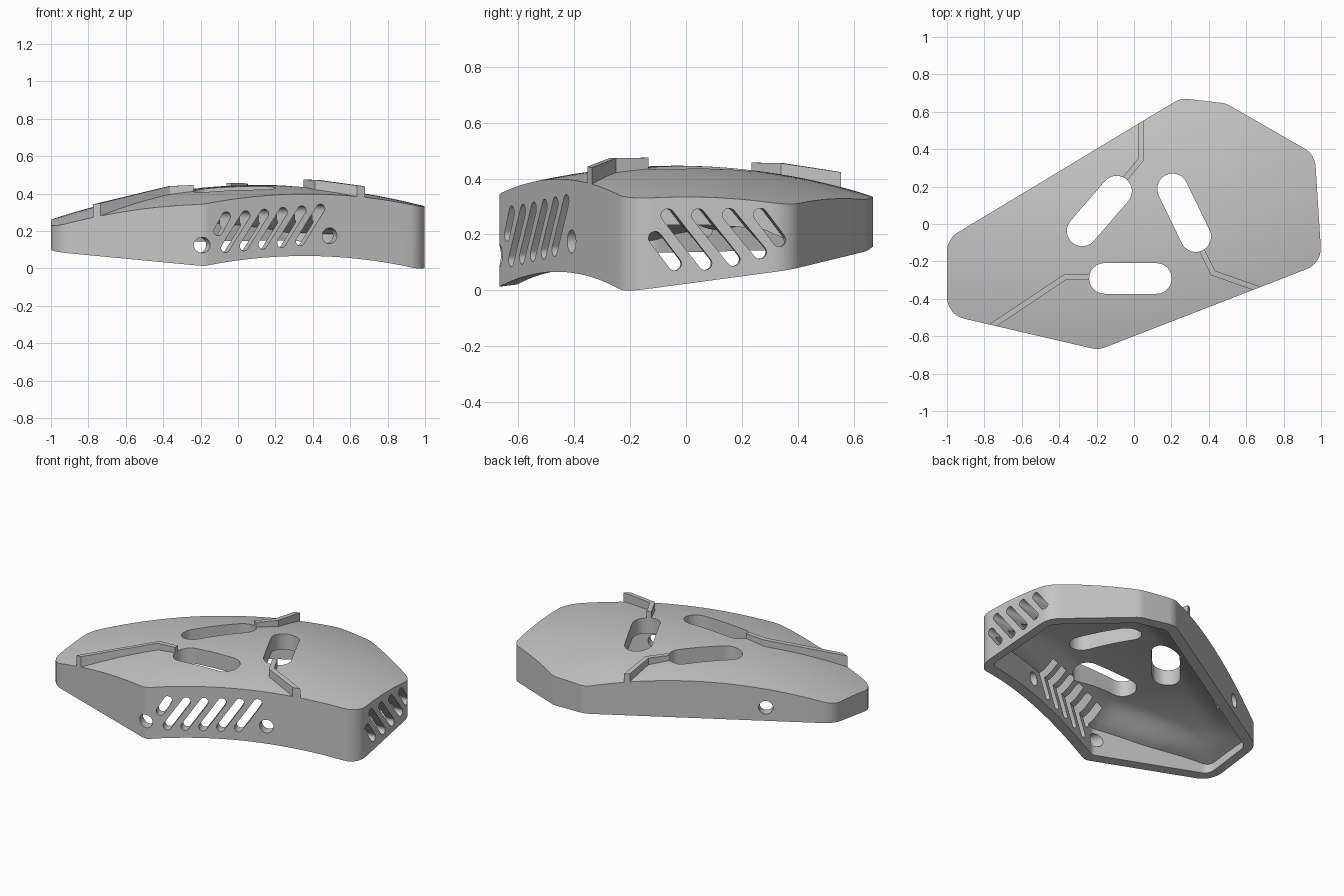
import bpy, bmesh, math
from mathutils import Vector, Matrix

if "Cube" in bpy.data.objects:
    bpy.data.objects.remove(bpy.data.objects["Cube"])

grey = bpy.data.materials.new("plain grey")
grey.use_nodes = True
grey.diffuse_color = (0.56, 0.56, 0.56, 1)
grey.node_tree.nodes["Principled BSDF"].inputs["Base Color"].default_value = (0.56, 0.56, 0.56, 1)

# Plan corners, counter-clockwise
CORNERS = [Vector(p) for p in [(-1, -.485), (-.19, -.673), (1.004, -.21), (.967, .372),
                               (.49, .645), (.25, .673), (-1, -.08)]]
FRONT_A, FRONT_B, SIDE_B = CORNERS[1:4]
BACK_A, BACK_B = CORNERS[6], CORNERS[5]


def edge_distance(a, b, x, y):
    along = (b - a).normalized()
    return along.x * (y - a.y) - along.y * (x - a.x)


def smooth(t):
    t = min(max(t, 0), 1)
    return t * t * (3 - 2 * t)


def top(x, y):
    return .446 - .147 * (x - .12) ** 2 - .22 * (y + .035) ** 2


def bottom(x, y):
    # Sloping plane, arched along the front wall
    t = min(max((x + .18) / 1.15, 0), 1)
    fade = min(max((.3 - edge_distance(FRONT_A, FRONT_B, x, y)) / .2, 0), 1)
    return max(.065 * (1 - x) + .13 * (y + .2) - .003 + .248 * t * (1 - t) * fade, 0)


def ceiling(x, y):
    # Follows the roof, curving down near the walls
    d = min(edge_distance(a, b, x, y) for a, b in zip(CORNERS, CORNERS[1:] + CORNERS[:1]))
    return top(x, y) - .1 - .06 * smooth((x + 1) / .55) * (1 - smooth((d - .06) / .2))


def inset(pts, dist):
    result = []
    for i, p in enumerate(pts):
        a = (p - pts[i - 1]).normalized()
        b = (pts[(i + 1) % len(pts)] - p).normalized()
        na, nb = Vector((-a.y, a.x)), Vector((-b.y, b.x))
        result.append(p + (na + nb) * dist / (1 + na.dot(nb)))
    return result


def rounded(pts, radius, steps=8, spacing=.06):
    """Round every corner, then split the straight runs."""
    line = []
    for i, p in enumerate(pts):
        a = (p - pts[i - 1]).normalized()
        b = (pts[(i + 1) % len(pts)] - p).normalized()
        turn = a.angle(b)
        start = p - a * radius * math.tan(turn / 2)
        normal = Vector((-a.y, a.x))
        for k in range(steps + 1):
            f = turn * k / steps
            line.append(start + a * radius * math.sin(f) + normal * radius * (1 - math.cos(f)))
    result = []
    for i, p in enumerate(line):
        q = line[(i + 1) % len(line)]
        n = max(1, round((q - p).length / spacing))
        result += [p.lerp(q, k / n) for k in range(n)]
    return result


def finish(name, bm):
    bmesh.ops.recalc_face_normals(bm, faces=bm.faces)
    mesh = bpy.data.meshes.new(name)
    bm.to_mesh(mesh)
    bm.free()
    mesh.materials.append(grey)
    obj = bpy.data.objects.new(name, mesh)
    bpy.context.collection.objects.link(obj)
    return obj


def slab(name, outline, ztop, zbottom, rings=16):
    """Solid between two height functions inside a convex outline."""
    bm = bmesh.new()
    n = len(outline)
    loops = []
    for height, sizes in ((zbottom, range(1, rings + 1)), (ztop, range(rings, 0, -1))):
        for s in sizes:
            loops.append([bm.verts.new((*(p * s / rings), height(*(p * s / rings)))) for p in outline])
    for lower, upper in zip(loops, loops[1:]):
        for i in range(n):
            j = (i + 1) % n
            bm.faces.new((lower[i], lower[j], upper[j], upper[i]))
    for loop, height in ((loops[0], zbottom), (loops[-1], ztop)):
        centre = bm.verts.new((0, 0, height(0, 0)))
        for i in range(n):
            bm.faces.new((centre, loop[i], loop[(i + 1) % n]))
    return finish(name, bm)


def add_slot(bm, a, b, r, frame, near, far, steps=12):
    """Round-ended prism from a to b in the frame's plane."""
    a, b = Vector(a), Vector(b)
    angle = math.atan2(b.y - a.y, b.x - a.x)
    ring = []
    for centre, start in ((b, angle - math.pi / 2), (a, angle + math.pi / 2)):
        for k in range(steps + (a != b)):
            f = start + math.pi * k / steps
            ring.append(centre + Vector((math.cos(f), math.sin(f))) * r)
    ends = [[bm.verts.new(frame @ Vector((*p, w))) for p in ring] for w in (near, far)]
    bm.faces.new(ends[0])
    bm.faces.new(ends[1])
    for i in range(len(ring)):
        j = (i + 1) % len(ring)
        bm.faces.new((ends[0][i], ends[0][j], ends[1][j], ends[1][i]))


def wall_frame(p, q):
    """Frame on a wall: u along it, v up, w outward."""
    u = (q - p).normalized()
    return Matrix(((u.x, 0, u.y, p.x), (u.y, 0, -u.x, p.y), (0, 1, 0, 0), (0, 0, 0, 1)))


def boolean(obj, cutter, operation):
    mod = obj.modifiers.new("cut", 'BOOLEAN')
    mod.operation, mod.object, mod.solver = operation, cutter, 'EXACT'
    bpy.context.view_layer.objects.active = obj
    bpy.ops.object.modifier_apply(modifier=mod.name)


# Hollow shell
outline = rounded(CORNERS, .12)
shell = slab("shell", outline, top, bottom)
cavity = slab("cavity", rounded(inset(CORNERS, .06), .06), ceiling, lambda x, y: -.2, 24)
boolean(shell, cavity, 'DIFFERENCE')

# Three large slots through the roof
bm = bmesh.new()
for a, b in (((-.277, -.037), (-.093, .176)), ((.206, .188), (.33, -.068)), ((-.158, -.291), (.12, -.291))):
    add_slot(bm, a, b, .082, Matrix(), .1, .7)
roof_cutter = finish("roof_cutter", bm)

# Slanted vents and round ports in the side walls
bm = bmesh.new()
front = wall_frame(FRONT_A, FRONT_B)
stretch = (FRONT_B - FRONT_A).length / (FRONT_B.x - FRONT_A.x)


def front_point(x, z):
    return ((x - FRONT_A.x) * stretch, z)


for i in range(5):
    x, z = -.067 + .1 * i, .11 + .009 * i
    add_slot(bm, front_point(x, z), front_point(x + .108, z + .173), .025, front, -.17, .1)
add_slot(bm, front_point(-.105, .2), front_point(-.063, .278), .025, front, -.17, .1)
for x, z in ((-.188, .125), (.49, .175)):
    add_slot(bm, front_point(x, z), front_point(x, z), .042, front, -.12, .1)

side = wall_frame(FRONT_B, SIDE_B)
for y0, z0, y1, z1 in ((-.11, .187, -.04, .095), (-.065, .268, .069, .097), (.045, .268, .17, .111),
                       (.155, .27, .265, .137), (.267, .27, .335, .18)):
    add_slot(bm, (y0 - FRONT_B.y, z0), (y1 - FRONT_B.y, z1), .024, side, -.15, .1)

back = wall_frame(BACK_B, BACK_A)
port = ((BACK_B - BACK_A).length - .4, .233)
add_slot(bm, port, port, .042, back, -.12, .1)
vent_cutter = finish("vent_cutter", bm)
for cutter in (roof_cutter, vent_cutter):
    boolean(shell, cutter, 'DIFFERENCE')

# Raised lips running from each roof slot to the edge
trim = slab("trim", outline, lambda x, y: .8, lambda x, y: -.1, 1)


def lip(name, path, width=.03):
    pts = [Vector(p[:2]) for p in path]
    bm = bmesh.new()
    sections = []
    for i, (p, q) in enumerate(zip(pts, path)):
        dirs = [(pts[k + 1] - pts[k]).normalized() for k in (i - 1, i) if 0 <= k < len(pts) - 1]
        normals = [Vector((-d.y, d.x)) for d in dirs]
        off = normals[0]
        if len(normals) == 2:
            off = (normals[0] + normals[1]) / (1 + normals[0].dot(normals[1]))
        off = off * width / 2
        low = top(*p) - .03
        sections.append([bm.verts.new((*(p + off * s), z)) for s, z in
                         ((1, low), (-1, low), (-1, q[2]), (1, q[2]))])
    for a, b in zip(sections, sections[1:]):
        for i in range(4):
            j = (i + 1) % 4
            bm.faces.new((a[i], a[j], b[j], b[i]))
    bm.faces.new(sections[0])
    bm.faces.new(sections[-1])
    obj = finish(name, bm)
    boolean(obj, trim, 'INTERSECT')
    boolean(obj, roof_cutter, 'DIFFERENCE')


lip("back_lip", [(.04, .62, .413), (.037, .345, .455), (-.05, .24, .457)])
lip("right_lip", [(.74, -.373, .43), (.423, -.262, .473), (.35, -.115, .475)])
lip("left_lip", [(-.82, -.585, .33), (-.367, -.283, .44), (-.21, -.285, .447)])

for helper in (cavity, roof_cutter, vent_cutter, trim):
    bpy.data.objects.remove(helper)

# Smooth the curved shell, keeping its edges crisp
bpy.ops.object.select_all(action='DESELECT')
shell.select_set(True)
bpy.context.view_layer.objects.active = shell
bpy.ops.object.shade_smooth_by_angle(angle=math.radians(30))
